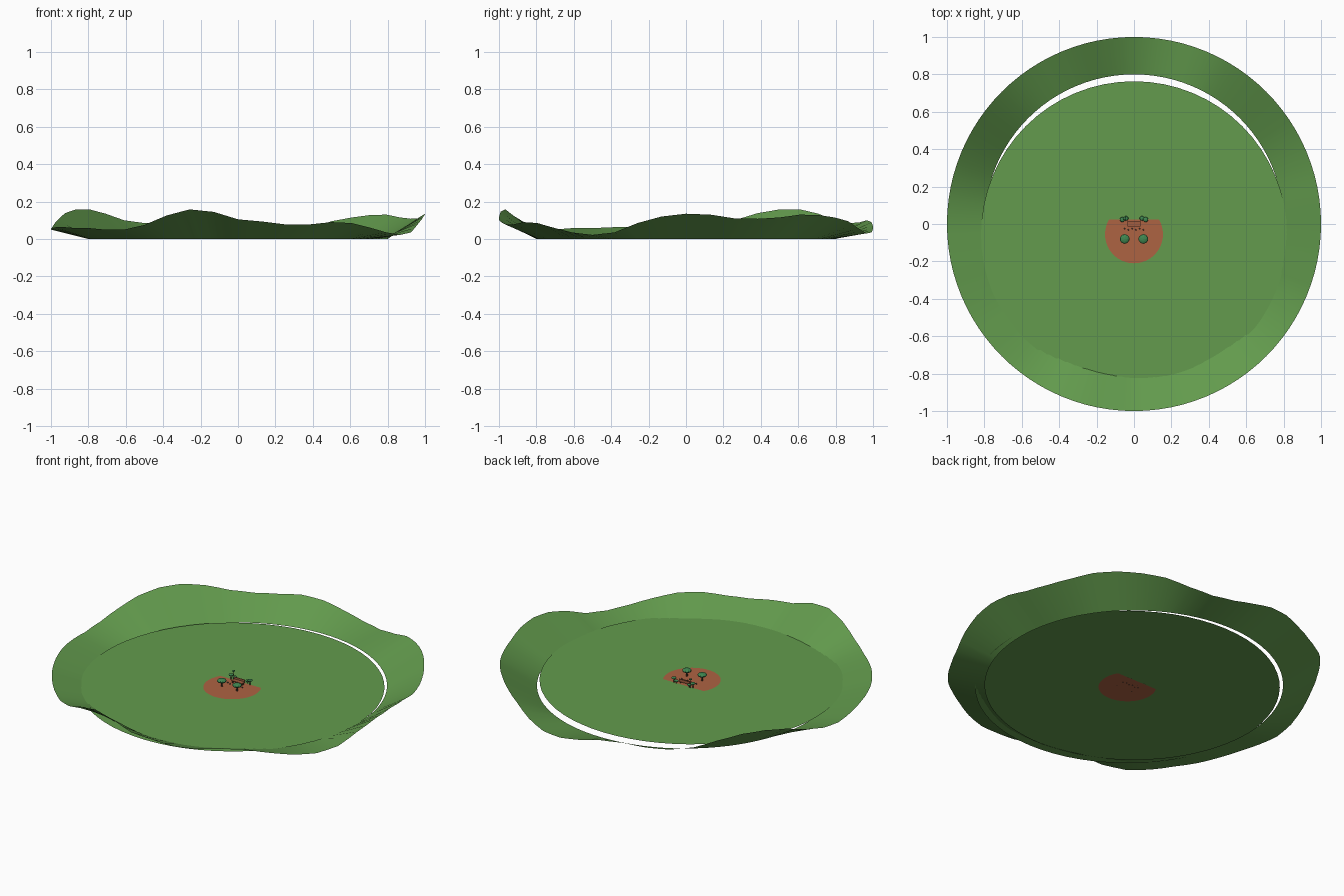
import bpy, bmesh, math
from mathutils import Vector, Matrix

cube = bpy.data.objects.get("Cube")
if cube:
    bpy.data.objects.remove(cube)


def material(name, rgb):
    m = bpy.data.materials.new(name)
    m.use_nodes = True
    color = (*rgb, 1)
    m.diffuse_color = color
    bsdf = m.node_tree.nodes["Principled BSDF"]
    bsdf.inputs["Base Color"].default_value = color
    bsdf.inputs["Roughness"].default_value = 0.9
    return m


grass = material("grass green", (0.125, 0.33, 0.075))
earth = material("red earth", (0.42, 0.125, 0.055))
leaf = material("leaf green", (0.05, 0.24, 0.08))
bark = material("dark bark", (0.09, 0.045, 0.025))
wood = material("red wood", (0.36, 0.11, 0.05))
rock = material("dark stone", (0.10, 0.08, 0.07))


def finish(name, bm, *mats, smooth=None):
    mesh = bpy.data.meshes.new(name)
    bm.to_mesh(mesh)
    bm.free()
    for m in mats:
        mesh.materials.append(m)
    obj = bpy.data.objects.new(name, mesh)
    bpy.context.collection.objects.link(obj)
    if smooth:
        bpy.ops.object.select_all(action="DESELECT")
        obj.select_set(True)
        bpy.context.view_layer.objects.active = obj
        bpy.ops.object.shade_smooth_by_angle(angle=math.radians(smooth))
    return obj


def loop(bm, radius, height, count, center_y=0):
    verts = []
    for i in range(count):
        a = math.tau * i / count
        verts.append(bm.verts.new((radius * math.cos(a), center_y + radius * math.sin(a), height(i))))
    return verts


def bridge(bm, inner, outer):
    n = len(inner)
    for i in range(n):
        j = (i + 1) % n
        bm.faces.new((inner[i], outer[i], outer[j], inner[j]))


# Ring of hills: crest heights in thousandths, evenly spaced around the circle
crest = [135, 130, 110, 108, 115, 130, 128, 115, 95, 55, 30, 35,
         60, 90, 100, 88, 85, 100, 135, 158, 158, 138, 100, 65,
         50, 58, 65, 63, 58, 58, 50, 50, 75, 125, 158, 145,
         105, 93, 77, 78, 90, 85, 60, 35, 22, 35, 85, 120]


def crest_height(i):
    k = i // 2
    here, after = crest[k], crest[(k + 1) % len(crest)]
    return (here if i % 2 == 0 else (here + after) / 2) / 1000


bm = bmesh.new()
count = 2 * len(crest)
bridge(bm, loop(bm, 0.8, lambda i: 0, count), loop(bm, 1, crest_height, count))
finish("hill_ring", bm, grass, smooth=60)

# Flat ground with a bare earth clearing cut straight at the back
GROUND, CENTER, CUT = 0.012, -0.055, 0.025
bm = bmesh.new()
inner = loop(bm, 0.155, lambda i: GROUND, 64, CENTER)
outer = loop(bm, 0.818, lambda i: GROUND, 64, CENTER)
bm.faces.new(inner)
bridge(bm, inner, outer)
bmesh.ops.bisect_plane(bm, geom=bm.verts[:] + bm.edges[:] + bm.faces[:],
                       plane_co=(0, CUT, 0), plane_no=(0, 1, 0))
for f in bm.faces:
    c = f.calc_center_median()
    in_circle = all((v.co - Vector((0, CENTER, GROUND))).length < 0.16 for v in f.verts)
    f.material_index = int(in_circle and c.y < CUT)
finish("ground", bm, grass, earth)


# Trees: tapered trunk and flattened canopy
def tree(name, x, y, height, radius):
    bm = bmesh.new()
    bmesh.ops.create_cone(bm, cap_ends=True, segments=6, radius1=radius * 0.2,
                          radius2=radius * 0.12, depth=height,
                          matrix=Matrix.Translation((x, y, GROUND + height / 2)))
    trunk_faces = set(bm.faces)
    place = Matrix.Translation((x, y, GROUND + height)) @ Matrix.Diagonal((1, 1, 0.45, 1))
    bmesh.ops.create_icosphere(bm, subdivisions=2, radius=radius, matrix=place)
    for f in bm.faces:
        f.material_index = int(f not in trunk_faces)
    finish(name, bm, bark, leaf)


for side, label in ((1, "left"), (-1, "right")):
    tree(f"front_tree_{label}", side * 0.05, -0.08, 0.034, 0.026)
    tree(f"back_tree_{label}", side * 0.062, 0.024, 0.026, 0.014)
    tree(f"back_bush_{label}", side * 0.043, 0.03, 0.016, 0.013)
tree("tall_tree", -0.05, 0.03, 0.05, 0.009)


# Bench: seat, back and legs
def box(name, center, size, mat):
    bm = bmesh.new()
    place = Matrix.Translation(center) @ Matrix.Diagonal((*size, 1))
    bmesh.ops.create_cube(bm, size=1, matrix=place)
    finish(name, bm, mat)


box("bench_seat", (0, 0, GROUND + 0.012), (0.07, 0.025, 0.004), wood)
box("bench_back", (0, 0.015, GROUND + 0.017), (0.07, 0.004, 0.016), wood)
for side in (1, -1):
    box("bench_leg", (side * 0.03, 0, GROUND + 0.005), (0.005, 0.022, 0.01), bark)

# Small stones in front of the bench
for i in range(6):
    bm = bmesh.new()
    spot = ((i - 2.5) * 0.02, -0.025 - 0.006 * (i % 2), GROUND + 0.002)
    bmesh.ops.create_icosphere(bm, subdivisions=1, radius=0.004, matrix=Matrix.Translation(spot))
    finish("stone", bm, rock)
